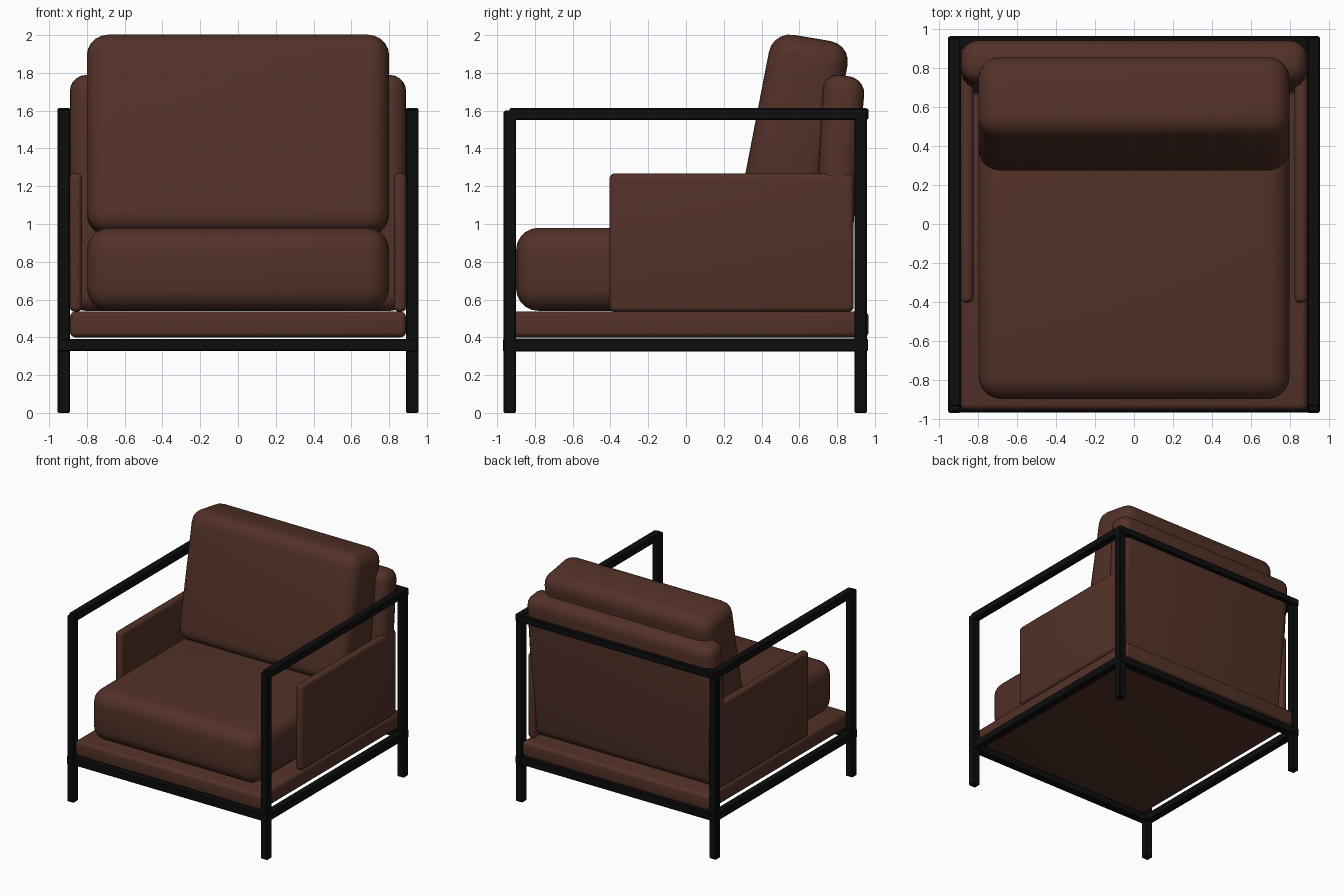
import bpy, bmesh, math

if "Cube" in bpy.data.objects:
    bpy.data.objects.remove(bpy.data.objects["Cube"])

def material(name, rgb):
    m = bpy.data.materials.new(name)
    m.diffuse_color = (*rgb, 1)
    m.use_nodes = True
    m.node_tree.nodes["Principled BSDF"].inputs["Base Color"].default_value = m.diffuse_color
    return m

LEATHER = material("brown leather", (0.085, 0.031, 0.021))
METAL = material("black metal", (0.004, 0.004, 0.004))

def prism(name, profile, x0, x1, mat, bevel, segments=4, smooth=True):
    """Extrude a (y, z) profile from x0 to x1 and round every edge."""
    bm = bmesh.new()
    face = bm.faces.new([bm.verts.new((x0, y, z)) for y, z in profile])
    ext = bmesh.ops.extrude_face_region(bm, geom=[face])
    for v in ext["geom"]:
        if isinstance(v, bmesh.types.BMVert):
            v.co.x = x1
    bmesh.ops.recalc_face_normals(bm, faces=bm.faces[:])
    if bevel:
        sharp = [e for e in bm.edges if e.calc_face_angle(0) > math.radians(25)]
        bmesh.ops.bevel(bm, geom=sharp, offset=bevel, segments=segments,
                        profile=0.5, affect='EDGES', clamp_overlap=True)
    bmesh.ops.recalc_face_normals(bm, faces=bm.faces[:])
    me = bpy.data.meshes.new(name)
    bm.to_mesh(me)
    bm.free()
    me.materials.append(mat)
    ob = bpy.data.objects.new(name, me)
    bpy.context.collection.objects.link(ob)
    if smooth:
        bpy.ops.object.select_all(action='DESELECT')
        ob.select_set(True)
        bpy.context.view_layer.objects.active = ob
        bpy.ops.object.shade_smooth_by_angle(angle=math.radians(40))
    return ob

def box(name, x, y, z, mat, bevel, segments=4, smooth=True):
    prof = [(y[0], z[0]), (y[1], z[0]), (y[1], z[1]), (y[0], z[1])]
    return prism(name, prof, x[0], x[1], mat, bevel, segments, smooth)

def bar(name, x, y, z):
    return box(name, x, y, z, METAL, 0.006, 1, False)

# Metal frame: legs, lower and upper side rails
for side, s in (("left", -1), ("right", 1)):
    xs = sorted((s * 0.89, s * 0.955))
    bar(side + "_front_leg", xs, (-0.965, -0.90), (0, 1.60))
    bar(side + "_back_leg", xs, (0.893, 0.957), (0, 1.60))
    bar(side + "_lower_rail", xs, (-0.97, 0.963), (0.325, 0.393))
    bar(side + "_top_rail", xs, (-0.935, 0.96), (1.55, 1.613))
    # Thin upholstered arm panel
    xa = sorted((s * 0.825, s * 0.892))
    box(side + "_arm_panel", xa, (-0.405, 0.888), (0.535, 1.268), LEATHER, 0.028)

# Cross rails
bar("front_lower_rail", (-0.95, 0.95), (-0.968, -0.903), (0.327, 0.391))
bar("back_lower_rail", (-0.95, 0.95), (0.896, 0.961), (0.327, 0.391))
bar("back_top_rail", (-0.95, 0.95), (0.90, 0.965), (1.552, 1.611))

# Upholstered base slab
box("base_slab", (-0.89, 0.89), (-0.955, 0.967), (0.40, 0.537), LEATHER, 0.03)

# Seat cushion
box("seat_cushion", (-0.80, 0.80), (-0.90, 0.72), (0.54, 0.98), LEATHER, 0.12, 5)

# Back panel, leaning slightly backwards
prism("back_panel", [(0.66, 0.54), (0.85, 0.54), (0.95, 1.77), (0.73, 1.80)],
      -0.89, 0.89, LEATHER, 0.085, 5)

# Back cushion, tilted
prism("back_cushion", [(0.255, 0.96), (0.69, 0.93), (0.875, 1.95), (0.46, 2.02)],
      -0.80, 0.80, LEATHER, 0.11, 5)
